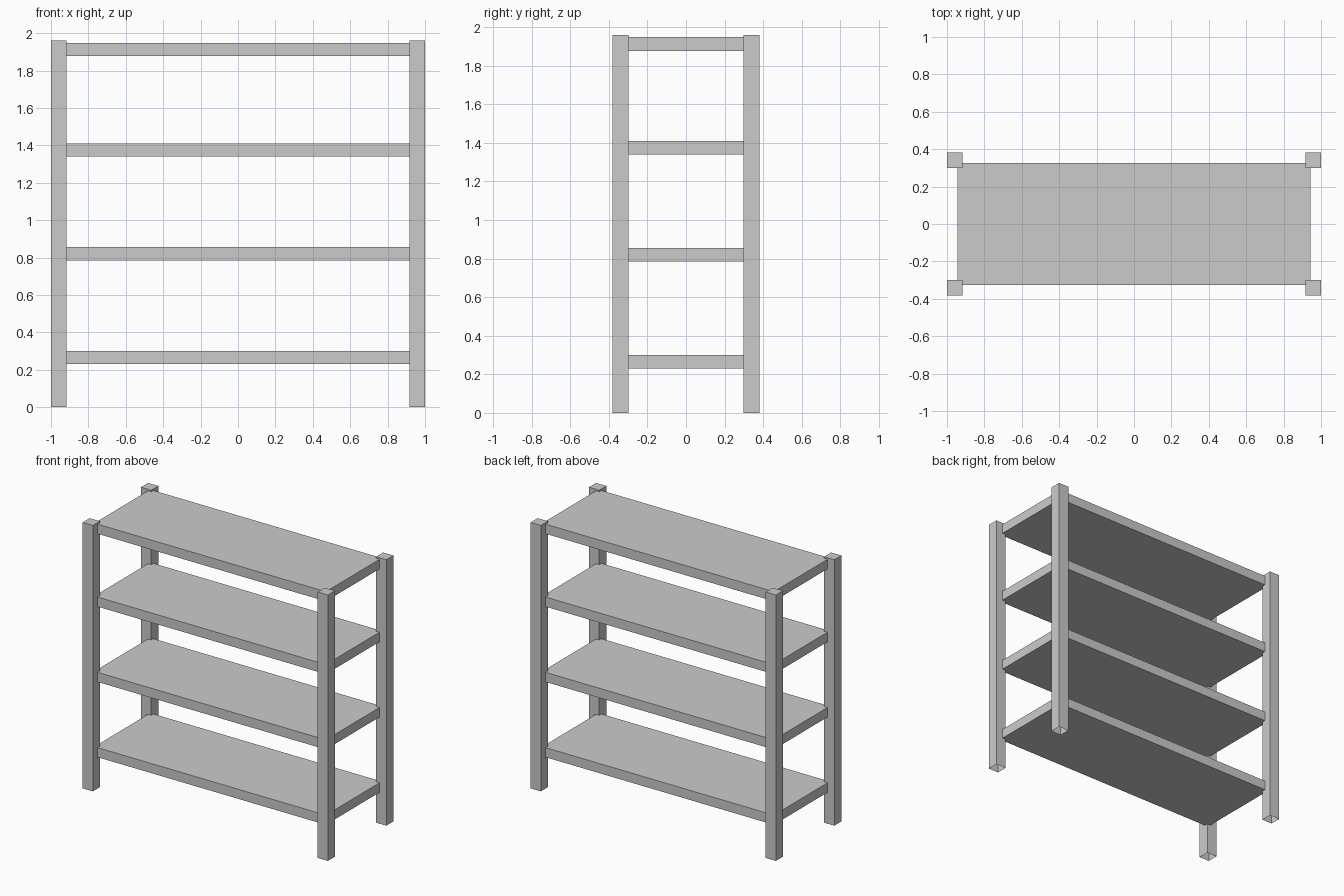
import bpy
import bmesh

if "Cube" in bpy.data.objects:
    bpy.data.objects.remove(bpy.data.objects["Cube"])


def box(name, x, y, z, open_bottom=False):
    """Box from (min, max) ranges, optionally without its bottom face."""
    bm = bmesh.new()
    bmesh.ops.create_cube(bm, size=1)
    for v in bm.verts:
        v.co = [r[0] if c < 0 else r[1] for c, r in zip(v.co, (x, y, z))]
    if open_bottom:
        bm.normal_update()
        bottom = [f for f in bm.faces if f.normal.z < -0.5]
        bmesh.ops.delete(bm, geom=bottom, context='FACES_ONLY')
    mesh = bpy.data.meshes.new(name)
    bm.to_mesh(mesh)
    bm.free()
    obj = bpy.data.objects.new(name, mesh)
    bpy.context.collection.objects.link(obj)
    return obj


# Four square corner posts, open at the foot
for side, sx in (("left", -1), ("right", 1)):
    for end, sy in (("front", -1), ("back", 1)):
        box(f"{end}_{side}_post",
            sorted((sx * 0.917, sx * 1.0)),
            sorted((sy * 0.299, sy * 0.381)),
            (0, 1.96), open_bottom=True)

# Four shelf boards, corners set into the posts
for i, z in enumerate((0.23, 0.785, 1.34, 1.877), 1):
    box(f"shelf_{i}", (-0.944, 0.944), (-0.325, 0.325), (z, z + 0.071))
